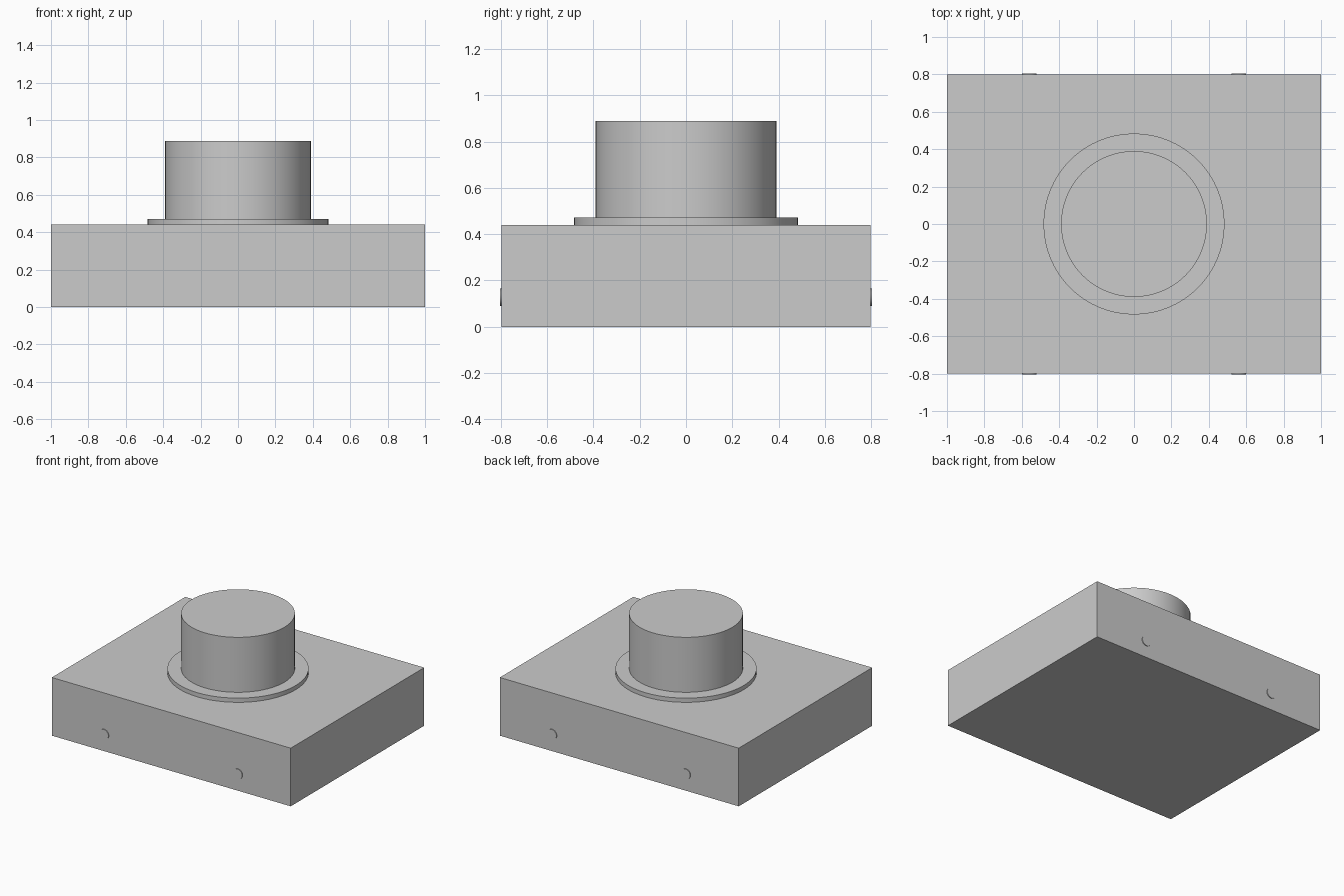
import bpy
import math

cube = bpy.data.objects.get("Cube")
if cube:
    bpy.data.objects.remove(cube, do_unlink=True)

GREY = (0.6, 0.6, 0.6, 1.0)
grey = bpy.data.materials.new("plain_grey")
grey.use_nodes = True
grey.diffuse_color = GREY
grey.node_tree.nodes["Principled BSDF"].inputs["Base Color"].default_value = GREY


def finish(name):
    obj = bpy.context.object
    obj.name = name
    obj.data.materials.append(grey)
    return obj


def disc(name, radius, depth, location, rotation=(0, 0, 0), sides=64):
    bpy.ops.mesh.primitive_cylinder_add(vertices=sides, radius=radius, depth=depth,
                                        location=location, rotation=rotation)
    bpy.ops.object.shade_smooth_by_angle(angle=math.radians(30))
    return finish(name)


# Rectangular base block
WIDTH, LENGTH, HEIGHT = 2.0, 1.596, 0.44
bpy.ops.mesh.primitive_cube_add(size=1, location=(0, 0, HEIGHT / 2))
bpy.context.object.scale = (WIDTH, LENGTH, HEIGHT)
bpy.ops.object.transform_apply(location=False, rotation=False, scale=True)
finish("base_block")

# Flange and knob, stacked on the block
FLANGE_TOP, KNOB_TOP = 0.472, 0.888
disc("flange", 0.484, FLANGE_TOP - HEIGHT, (0, 0, (HEIGHT + FLANGE_TOP) / 2))
disc("knob", 0.39, KNOB_TOP - FLANGE_TOP, (0, 0, (FLANGE_TOP + KNOB_TOP) / 2))

# Small round studs, two on the front and two on the back
for side, y in (("front", -1), ("back", 1)):
    for hand, x in (("left", 1), ("right", -1)):
        disc(f"{side}_{hand}_stud", 0.038, 0.02,
             (x * 0.56, y * (LENGTH / 2 - 0.004), 0.128),
             (math.radians(90), 0, 0), sides=32)
